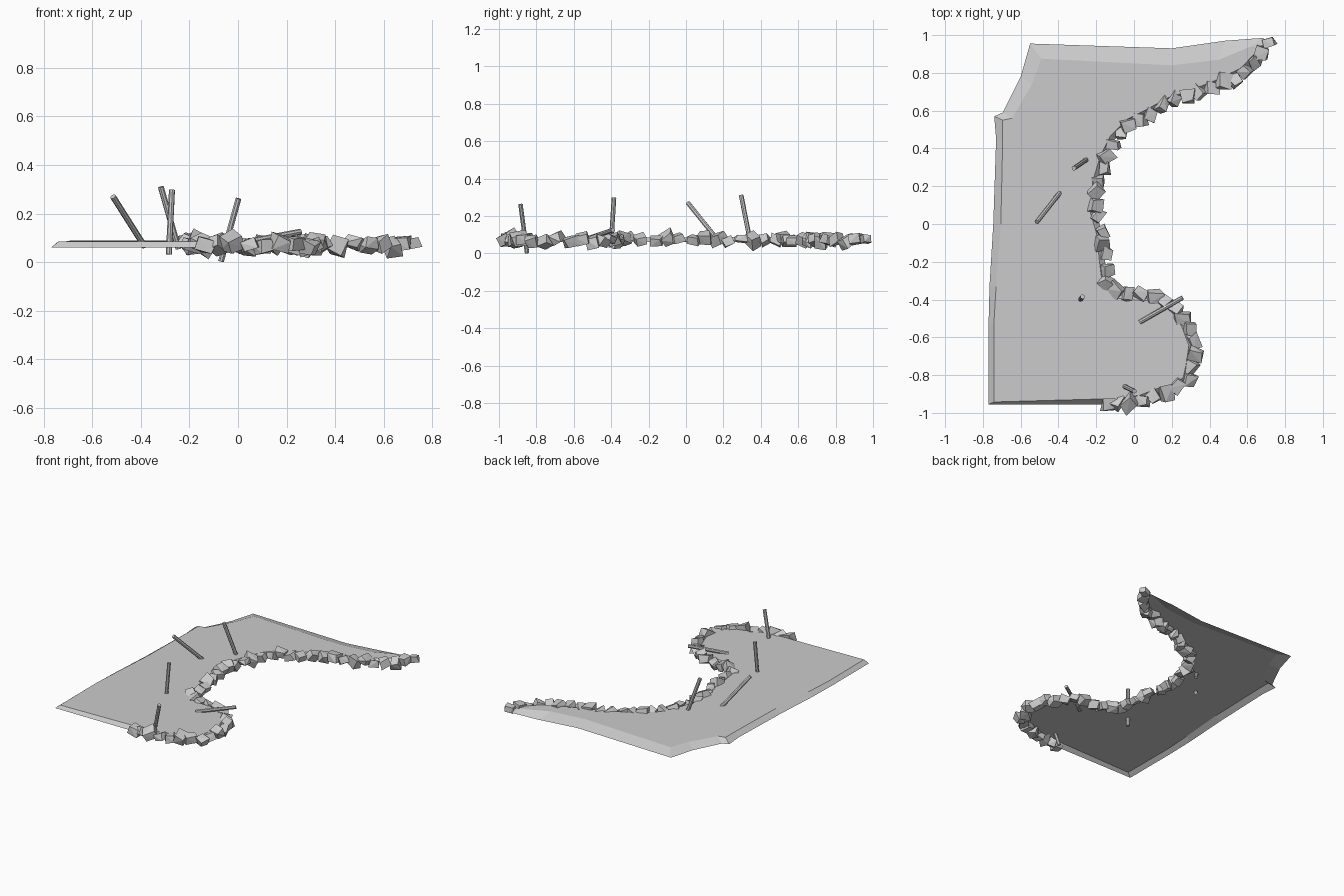
import bpy, bmesh, random
from mathutils import Vector, Euler

if "Cube" in bpy.data.objects:
    bpy.data.objects.remove(bpy.data.objects["Cube"])

random.seed(7)


def finish(bm, name):
    bmesh.ops.recalc_face_normals(bm, faces=bm.faces)
    me = bpy.data.meshes.new(name)
    bm.to_mesh(me)
    bm.free()
    ob = bpy.data.objects.new(name, me)
    bpy.context.collection.objects.link(ob)
    return ob


# Shoreline, running from the back right tip to the front
shore = [Vector(p) for p in [
    (.72, .965), (.66, .88), (.58, .80), (.46, .74), (.31, .68), (.19, .64),
    (.08, .58), (-.02, .53), (-.10, .45), (-.15, .35), (-.19, .22), (-.20, .06),
    (-.165, -.06), (-.155, -.18), (-.14, -.31), (-.07, -.365), (.04, -.375),
    (.13, -.38), (.22, -.44), (.28, -.53), (.32, -.64), (.305, -.75),
    (.285, -.83), (.22, -.875), (.13, -.90), (.04, -.935), (-.06, -.95), (-.13, -.955)]]

# Ground sheet: open underside, edges falling away from a flat top
# (outer x, outer y, inset x, inset y)
land = [(-.77, -.955, .03, .013), (-.77, -.53, .028, 0), (-.765, -.33, .035, 0),
        (-.745, 0, .04, 0), (-.73, .45, .035, 0), (-.74, .57, .045, -.02),
        (-.695, .59, .05, -.03), (-.60, .78, .06, -.04), (-.55, .955, .06, -.08),
        (.20, .93, 0, -.09), (.48, .97, -.03, -.10), (.68, .985, -.06, -.045)]
outer, inner = [], []
for x, y, dx, dy in land:
    outer.append((x, y))
    inner.append((x + dx, y + dy))
for i, p in enumerate(shore):
    t = (shore[min(i + 1, len(shore) - 1)] - shore[max(i - 1, 0)]).normalized()
    n = Vector((t.y, -t.x))           # points inland
    q = p + n * .03
    if i == 0:
        q = Vector((.655, .935))
    outer.append(tuple(p))
    inner.append(tuple(q))

bm = bmesh.new()
ov = [bm.verts.new((x, y, .06)) for x, y in outer]
iv = [bm.verts.new((x, y, .084 + .004 * min(1, max(0, y + .5)))) for x, y in inner]
N = len(ov)
for i in range(N):
    j = (i + 1) % N
    bm.faces.new((ov[i], ov[j], iv[j], iv[i]))
top = bm.faces.new(iv)
bmesh.ops.triangulate(bm, faces=[top])
ground = finish(bm, "ground_sheet")
# keep the sheet facing upward
if sum(p.normal.z * p.area for p in ground.data.polygons) < 0:
    ground.data.flip_normals()


# Border rocks: chipped, jittered blocks spaced along the shoreline
def add_rock(bm, loc, size):
    rot = Euler([random.uniform(-.5, .5), random.uniform(-.5, .5),
                 random.uniform(0, 6.28)]).to_matrix()
    scale = Vector((random.uniform(.85, 1.15), random.uniform(.75, 1), random.uniform(.6, .8))) * size
    tmp = []
    for sx in (-1, 1):
        for sy in (-1, 1):
            for sz in (-1, 1):
                c = Vector((sx * random.uniform(.55, 1), sy * random.uniform(.55, 1),
                            sz * random.uniform(.6, 1)))
                c = Vector((c.x * scale.x, c.y * scale.y, c.z * scale.z))
                tmp.append(bm.verts.new(loc + rot @ c))
    res = bmesh.ops.convex_hull(bm, input=tmp)
    bmesh.ops.delete(bm, geom=list({v for v in res["geom_interior"]
                                    if isinstance(v, bmesh.types.BMVert)}), context='VERTS')


bm = bmesh.new()
step, carry = .068, 0.0
for a, b in zip(shore, shore[1:]):
    length = (b - a).length
    d = carry
    while d < length:
        p = a.lerp(b, d / length)
        loc = Vector((p.x + random.uniform(-.01, .01), p.y + random.uniform(-.01, .01),
                      .072 + random.uniform(-.01, .012)))
        add_rock(bm, loc, random.uniform(.038, .05))
        d += step
    carry = d - length
add_rock(bm, Vector((-.13, -.955, .07)), .042)
finish(bm, "border_rocks")


# Leaning and fallen posts
def post(name, foot, tip, r=.0125):
    foot, tip = Vector(foot), Vector(tip)
    d = tip - foot
    bpy.ops.mesh.primitive_cylinder_add(vertices=8, radius=r, depth=d.length,
                                        location=(foot + tip) / 2)
    ob = bpy.context.object
    ob.name = name
    ob.rotation_euler = d.to_track_quat('Z', 'Y').to_euler()


posts = [((-.385, .175, .065), (-.515, .010, .270)),
         ((-.245, .345, .055), (-.318, .295, .310)),
         ((-.285, -.402, .032), (-.272, -.385, .298)),
         ((-.070, -.850, .003), (.002, -.885, .262)),
         ((.030, -.520, .082), (.257, -.390, .125))]
for i, (f, t) in enumerate(posts):
    post(f"post_{i + 1}", f, t)
